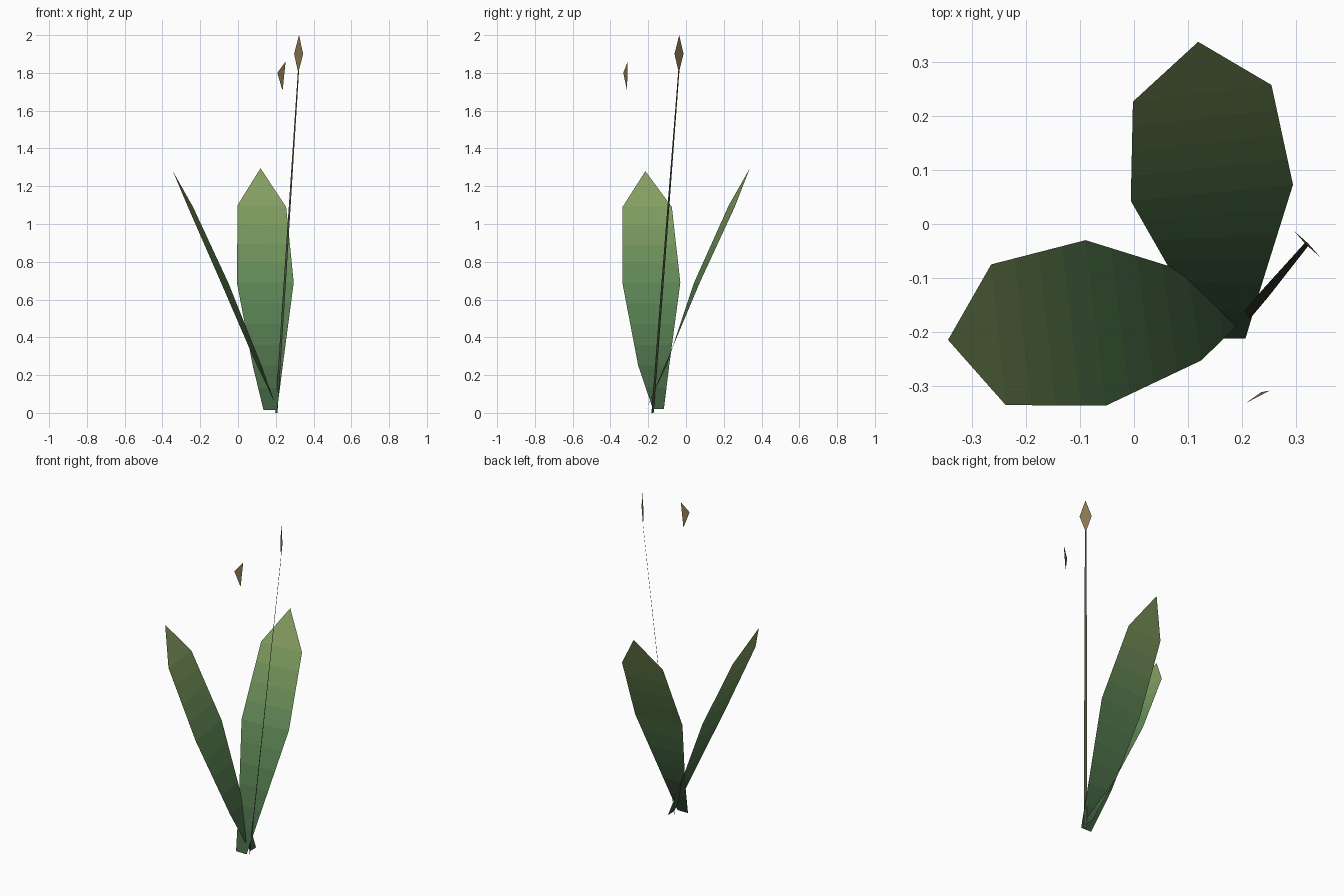
import bpy
from mathutils import Vector

if "Cube" in bpy.data.objects:
    bpy.data.objects.remove(bpy.data.objects["Cube"])


def material(name, rgb):
    m = bpy.data.materials.new(name)
    m.diffuse_color = (*rgb, 1.0)
    m.use_nodes = True
    m.node_tree.nodes["Principled BSDF"].inputs["Base Color"].default_value = m.diffuse_color
    return m


def blade(name, rows, tip, mats, steps=1, foot=None):
    """Flat ribbon through (left, right) edge pairs, closed to a tip (and foot)."""
    pairs = []
    for (l0, r0), (l1, r1) in zip(rows, rows[1:]):
        for s in range(steps):
            t = s / steps
            pairs.append((Vector(l0).lerp(Vector(l1), t), Vector(r0).lerp(Vector(r1), t)))
    pairs.append(tuple(map(Vector, rows[-1])))
    verts = [v for p in pairs for v in p]
    n = len(verts)
    faces = [(i, i + 1, i + 3, i + 2) for i in range(0, n - 2, 2)]
    if tip:
        verts.append(Vector(tip))
        faces.append((n - 2, n - 1, n))
    if foot:
        verts.append(Vector(foot))
        faces.append((len(verts) - 1, 1, 0))
    mesh = bpy.data.meshes.new(name)
    mesh.from_pydata(verts, [], faces)
    for m in mats:
        mesh.materials.append(m)
    # colour each band by its height up the blade
    z0, z1 = min(v.z for v in verts), max(v.z for v in verts)
    for p in mesh.polygons:
        p.material_index = min(int((p.center.z - z0) / (z1 - z0) * len(mats)), len(mats) - 1)
    obj = bpy.data.objects.new(name, mesh)
    bpy.context.collection.objects.link(obj)
    return obj


# Leaf colours: dark green base to pale green tip
dark, mid, pale = Vector((.045, .10, .045)), Vector((.11, .24, .09)), Vector((.27, .38, .13))
greens = []
for i in range(12):
    t = i / 11 * 2
    c = dark.lerp(mid, t) if t < 1 else mid.lerp(pale, t - 1)
    greens.append(material(f"leaf_green_{i}", c))
stem_green = material("stem_green", (.06, .08, .04))
brown = material("bud_brown", (.25, .18, .08))

# Leaf leaning to the back
blade("back_leaf", [
    ((.135, -.212, .015), (.207, -.212, .015)),
    ((.078, -.104, .25), (.237, -.112, .25)),
    ((-.006, .043, .69), (.295, .073, .69)),
    ((-.002, .227, 1.10), (.255, .258, 1.09)),
], (.119, .338, 1.295), greens, 4)

# Leaf leaning to the left
blade("left_leaf", [
    ((.205, -.175, .02), (.205, -.117, .02)),
    ((.125, -.253, .25), (.10, -.089, .25)),
    ((-.052, -.337, .69), (-.09, -.03, .69)),
    ((-.238, -.336, 1.09), (-.265, -.075, 1.09)),
], (-.345, -.215, 1.28), greens, 4)

# Thin flat flower stem, turned 45 degrees
foot, top = Vector((.203, -.177, 0)), Vector((.32, -.038, 1.81))
side = Vector((1, -1, 0))
blade("flower_stem", [(foot - side * .006, foot + side * .006),
                      (foot.lerp(top, .35) - side * .006, foot.lerp(top, .35) + side * .006),
                      (top - side * .003, top + side * .003)], None, [stem_green])

# Diamond bud on top of the stem
mid_bud = Vector((.321, -.037, 1.90))
blade("flower_bud", [(mid_bud - side * .024, mid_bud + side * .024)],
      (.323, -.036, 2.0), [brown], foot=(.319, -.038, 1.80))

# Loose petal
blade("loose_petal", [((.208, -.332, 1.80), (.236, -.312, 1.705))],
      (.252, -.309, 1.86), [brown])
